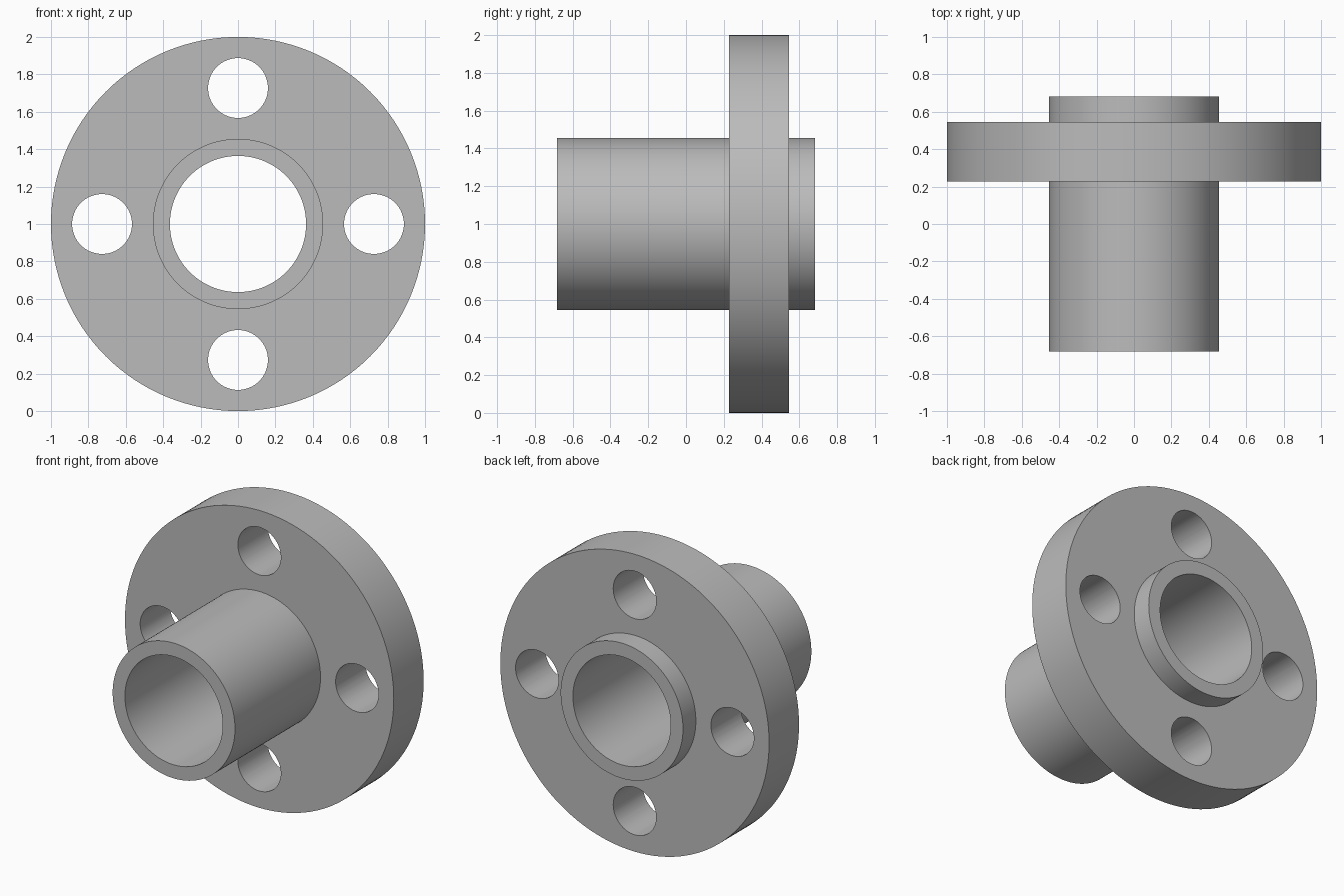
import bpy
import bmesh
from math import cos, sin, pi, radians
from mathutils import Matrix, Vector

cube = bpy.data.objects.get("Cube")
if cube:
    bpy.data.objects.remove(cube, do_unlink=True)

AXIS_Z = 1.0
BORE, BARREL, FLANGE = 0.364, 0.455, 1.0
BACK, FLANGE_FRONT, FLANGE_BACK = 0.682, 0.227, 0.545
HOLE_RADIUS, HOLE_CIRCLE = 0.16, 0.727

steel = bpy.data.materials.new("plain grey")
grey = (0.5, 0.5, 0.5, 1.0)
steel.diffuse_color = grey
steel.use_nodes = True
steel.node_tree.nodes["Principled BSDF"].inputs["Base Color"].default_value = grey


def finish(name, bm):
    bmesh.ops.recalc_face_normals(bm, faces=bm.faces)
    mesh = bpy.data.meshes.new(name)
    bm.to_mesh(mesh)
    bm.free()
    mesh.materials.append(steel)
    obj = bpy.data.objects.new(name, mesh)
    bpy.context.collection.objects.link(obj)
    return obj


# Flanged sleeve: closed radius/depth profile turned around the y axis
profile = [(BORE, -BACK), (BARREL, -BACK), (BARREL, FLANGE_FRONT),
           (FLANGE, FLANGE_FRONT), (FLANGE, FLANGE_BACK),
           (BARREL, FLANGE_BACK), (BARREL, BACK), (BORE, BACK)]
bm = bmesh.new()
verts = [bm.verts.new((r, y, AXIS_Z)) for r, y in profile]
edges = [bm.edges.new((v, verts[i - 1])) for i, v in enumerate(verts)]
bmesh.ops.spin(bm, geom=verts + edges, cent=(0, 0, AXIS_Z), axis=(0, 1, 0),
               angle=2 * pi, steps=128, use_merge=True)
bmesh.ops.remove_doubles(bm, verts=bm.verts, dist=0.0001)
sleeve = finish("flanged_sleeve", bm)

# Four bolt holes through the flange
bm = bmesh.new()
for i in range(4):
    a = i * pi / 2
    centre = Vector((HOLE_CIRCLE * cos(a), (FLANGE_FRONT + FLANGE_BACK) / 2,
                     AXIS_Z + HOLE_CIRCLE * sin(a)))
    bmesh.ops.create_cone(bm, cap_ends=True, segments=64, radius1=HOLE_RADIUS,
                          radius2=HOLE_RADIUS, depth=0.6,
                          matrix=Matrix.Translation(centre) @ Matrix.Rotation(pi / 2, 4, 'X'))
cutter = finish("bolt_hole_cutter", bm)
cutter.hide_render = True

cut = sleeve.modifiers.new("bolt holes", 'BOOLEAN')
cut.operation = 'DIFFERENCE'
cut.solver = 'EXACT'
cut.object = cutter

bpy.ops.object.select_all(action='DESELECT')
bpy.context.view_layer.objects.active = sleeve
sleeve.select_set(True)
bpy.ops.object.modifier_apply(modifier=cut.name)
bpy.data.objects.remove(cutter, do_unlink=True)
bpy.ops.object.shade_smooth_by_angle(angle=radians(30))
